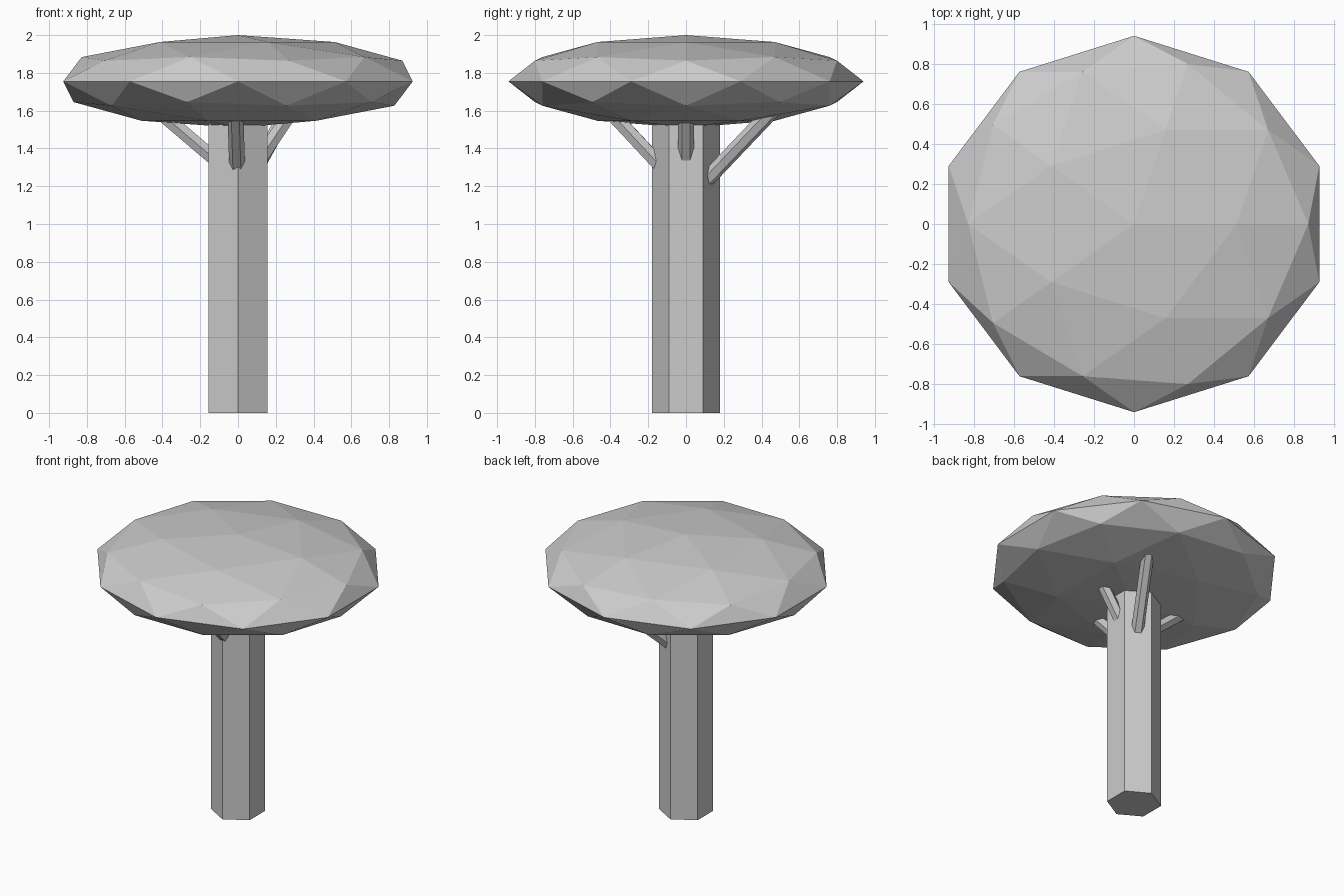
import bpy
from math import radians, cos, sin
from mathutils import Matrix, Vector

if "Cube" in bpy.data.objects:
    bpy.data.objects.remove(bpy.data.objects["Cube"])


def hex_prism(name, start, end, radius, side):
    """Six-sided prism from start to end, with one corner pointing along side."""
    axis = end - start
    z = axis.normalized()
    y = side.normalized()
    x = y.cross(z)
    bpy.ops.mesh.primitive_cylinder_add(vertices=6, radius=radius, depth=axis.length)
    ob = bpy.context.object
    ob.name = name
    rot = Matrix((x, y, z)).transposed().to_4x4()
    ob.data.transform(Matrix.Translation((start + end) / 2) @ rot)
    return ob


# Trunk
hex_prism("trunk", Vector((0, 0, 0)), Vector((0, 0, 1.62)), 0.179, Vector((0, 1, 0)))

# Flattened leaf canopy
bpy.ops.mesh.primitive_ico_sphere_add(subdivisions=2, radius=1)
canopy = bpy.context.object
canopy.name = "canopy"
canopy.data.transform(Matrix.Translation((0, 0, 1.755)) @ Matrix.Diagonal((0.973, 0.94, 0.245, 1)))

# Branches: name, compass angle, height where the axis leaves the trunk, slope
branches = [
    ("right_branch", 0, 1.41, 1.5),
    ("back_branch", 60, 1.265, 0.91),
    ("left_branch", 180, 1.375, 0.85),
    ("front_branch", -92, 1.335, 1.07),
]
for name, angle, height, slope in branches:
    a = radians(angle)
    out = Vector((cos(a), sin(a), 0))
    tangent = Vector((-sin(a), cos(a), 0))
    r0, r1 = 0.1, 0.16 + (1.62 - height) / slope
    start = out * r0 + Vector((0, 0, height + (r0 - 0.16) * slope))
    end = out * r1 + Vector((0, 0, 1.62))
    hex_prism(name, start, end, 0.042, tangent)
